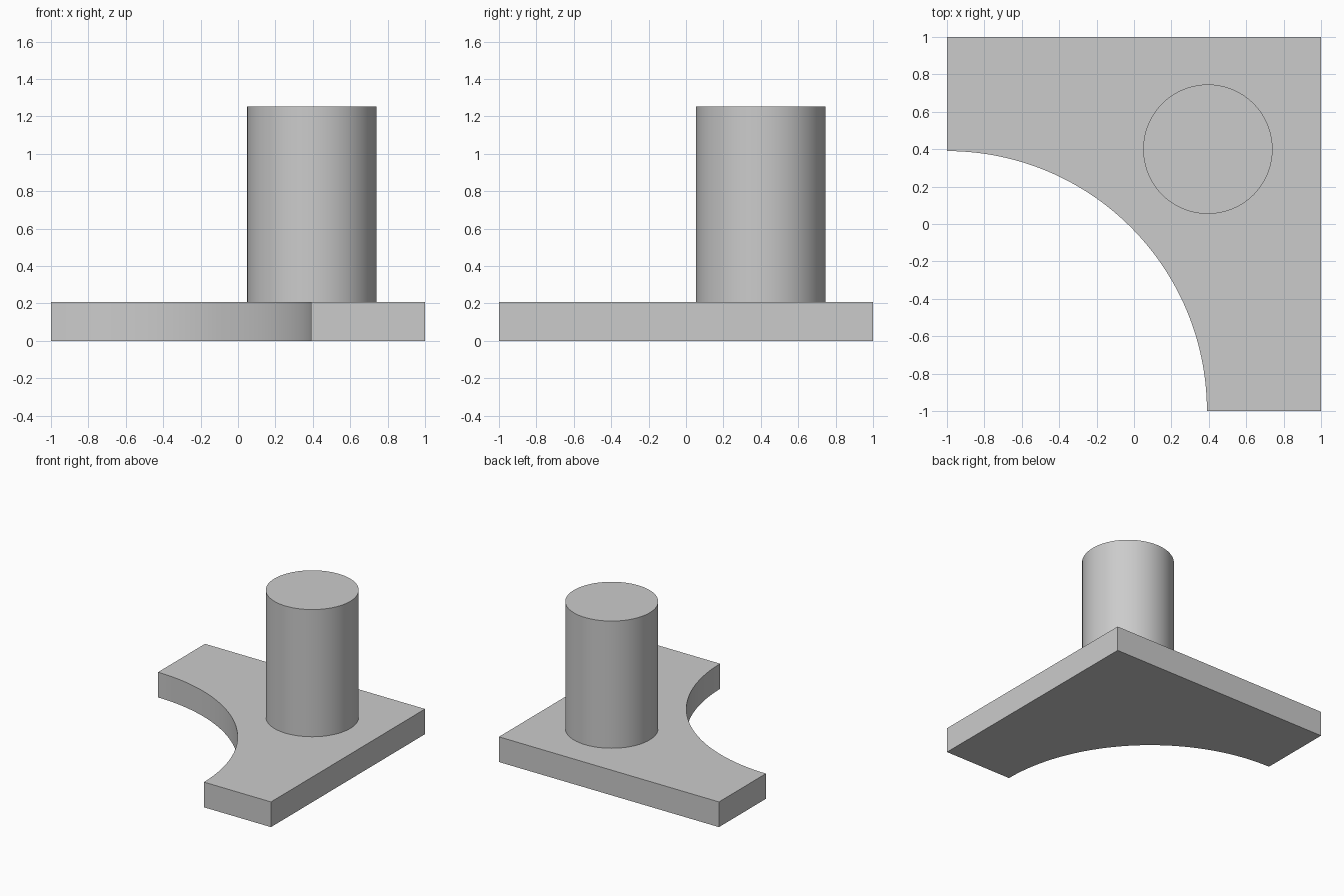
import bpy
import bmesh
import math

cube = bpy.data.objects.get("Cube")
if cube:
    bpy.data.objects.remove(cube, do_unlink=True)

GREY = (0.6, 0.6, 0.6, 1.0)
grey = bpy.data.materials.new("plain grey")
grey.use_nodes = True
grey.diffuse_color = GREY
grey.node_tree.nodes["Principled BSDF"].inputs["Base Color"].default_value = GREY


def arc(cx, cy, radius, start, end, steps):
    """Points along an arc, both ends included."""
    angles = [math.radians(start + (end - start) * i / steps) for i in range(steps + 1)]
    return [(cx + radius * math.cos(a), cy + radius * math.sin(a)) for a in angles]


def extrude_profile(name, outline, bottom, top):
    """Closed solid from a counter-clockwise outline."""
    bm = bmesh.new()
    face = bm.faces.new([bm.verts.new((x, y, bottom)) for x, y in outline])
    result = bmesh.ops.extrude_face_region(bm, geom=[face], use_keep_orig=True)
    raised = [g for g in result["geom"] if isinstance(g, bmesh.types.BMVert)]
    bmesh.ops.translate(bm, verts=raised, vec=(0, 0, top - bottom))
    bmesh.ops.recalc_face_normals(bm, faces=bm.faces)
    mesh = bpy.data.meshes.new(name)
    bm.to_mesh(mesh)
    bm.free()
    mesh.materials.append(grey)
    obj = bpy.data.objects.new(name, mesh)
    bpy.context.collection.objects.link(obj)
    bpy.ops.object.select_all(action="DESELECT")
    obj.select_set(True)
    bpy.context.view_layer.objects.active = obj
    bpy.ops.object.shade_smooth_by_angle(angle=math.radians(30))
    return obj


THICKNESS = 0.207

# Square plate with a quarter-circle bite out of its front right corner
bite = arc(-1, -1, 1.39, 90, 0, 48)
extrude_profile("base_plate", bite + [(1, -1), (1, 1), (-1, 1)], 0, THICKNESS)

# Round post standing on the plate
circle = arc(0.395, 0.4, 0.346, 0, 360, 72)[:-1]
extrude_profile("post", circle, THICKNESS, 1.252)
